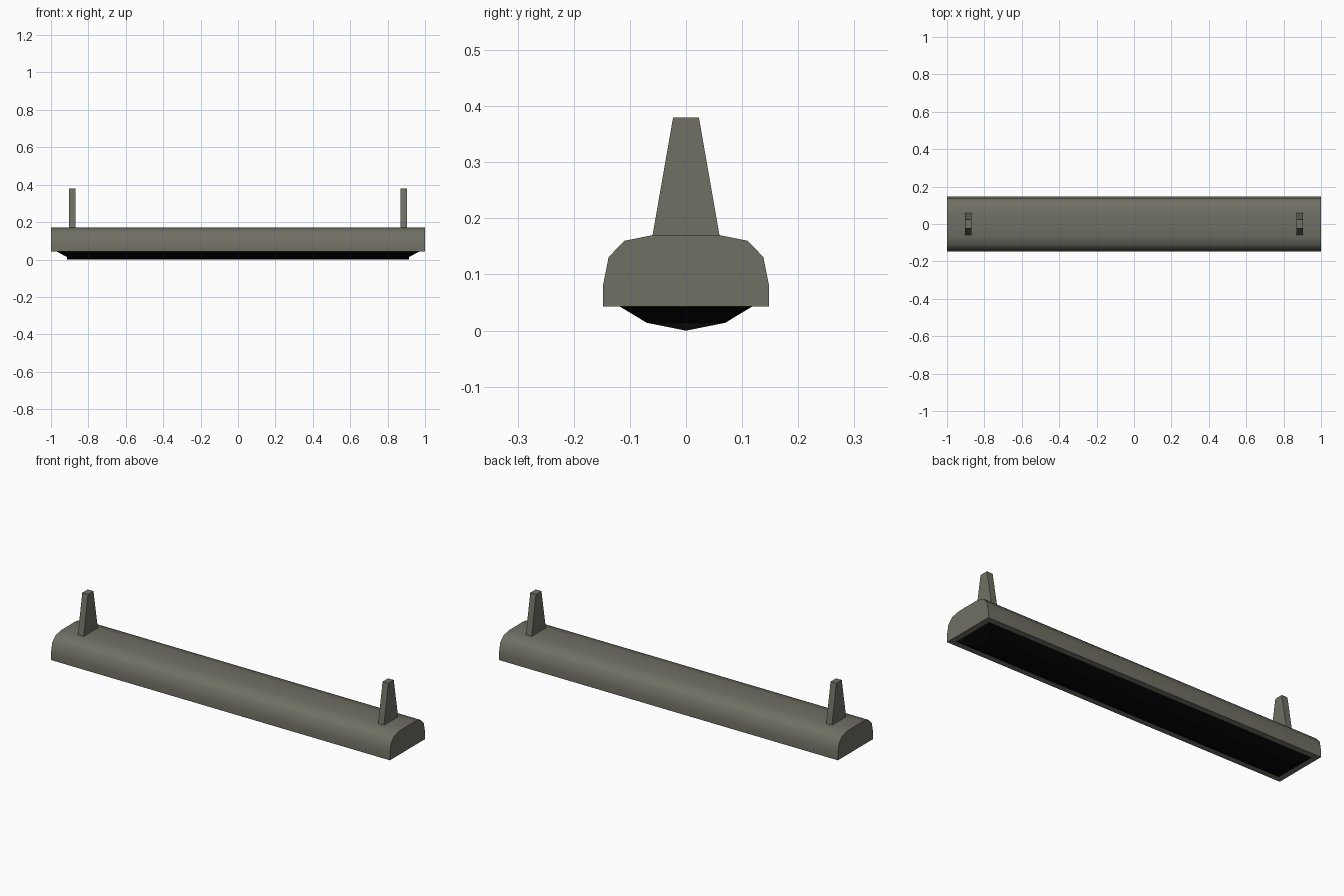
import bpy, bmesh, math

if "Cube" in bpy.data.objects:
    bpy.data.objects.remove(bpy.data.objects["Cube"])


def material(name, rgb):
    m = bpy.data.materials.new(name)
    m.diffuse_color = (*rgb, 1.0)
    m.use_nodes = True
    m.node_tree.nodes["Principled BSDF"].inputs["Base Color"].default_value = m.diffuse_color
    return m


def make_object(name, bm, mat, smooth=None):
    bmesh.ops.recalc_face_normals(bm, faces=bm.faces[:])
    me = bpy.data.meshes.new(name)
    bm.to_mesh(me)
    bm.free()
    me.materials.append(mat)
    ob = bpy.data.objects.new(name, me)
    bpy.context.collection.objects.link(ob)
    if smooth:
        bpy.ops.object.select_all(action='DESELECT')
        ob.select_set(True)
        bpy.context.view_layer.objects.active = ob
        bpy.ops.object.shade_smooth_by_angle(angle=math.radians(smooth))
    return ob


def extrude_x(name, half, x0, x1, mat, smooth=None):
    """Mirror a half profile of (y, z) points and extrude it along x."""
    profile = half + [(-y, z) for y, z in reversed(half)]
    bm = bmesh.new()
    a, b = ([bm.verts.new((x, y, z)) for y, z in profile] for x in (x0, x1))
    n = len(profile)
    bm.faces.new(a)
    bm.faces.new(b)
    for i in range(n):
        j = (i + 1) % n
        bm.faces.new((a[i], a[j], b[j], b[i]))
    return make_object(name, bm, mat, smooth)


grey = material("warm grey metal", (0.16, 0.16, 0.13))
black = material("black panel", (0.002, 0.002, 0.002))

# Long housing with a rounded top
extrude_x("housing", [(0.148, 0.043), (0.148, 0.08), (0.138, 0.131),
                      (0.11, 0.16), (0.06, 0.17)], -1, 1, grey, 40)

# Tapered mounting brackets near both ends
for side, label in ((-1, "left"), (1, "right")):
    extrude_x(label + "_bracket", [(0.06, 0.168), (0.023, 0.38)],
              side * 0.886 - 0.017, side * 0.886 + 0.017, grey)

# Shallow black panel bulging from the underside, sloped at its ends
bm = bmesh.new()
section = [(-0.118, 0.97, 0.043), (-0.07, 0.915, 0.014), (0, 0.915, 0.0),
           (0.07, 0.915, 0.014), (0.118, 0.97, 0.043)]
left, right = ([bm.verts.new((s * x, y, z)) for y, x, z in section] for s in (-1, 1))
for i in range(4):
    bm.faces.new((left[i], left[i + 1], right[i + 1], right[i]))
for end in (left, right):
    bm.faces.new((end[0], end[1], end[3], end[4]))
    bm.faces.new((end[1], end[2], end[3]))
bm.faces.new((left[0], left[4], right[4], right[0]))
make_object("underside_panel", bm, black, 40)
